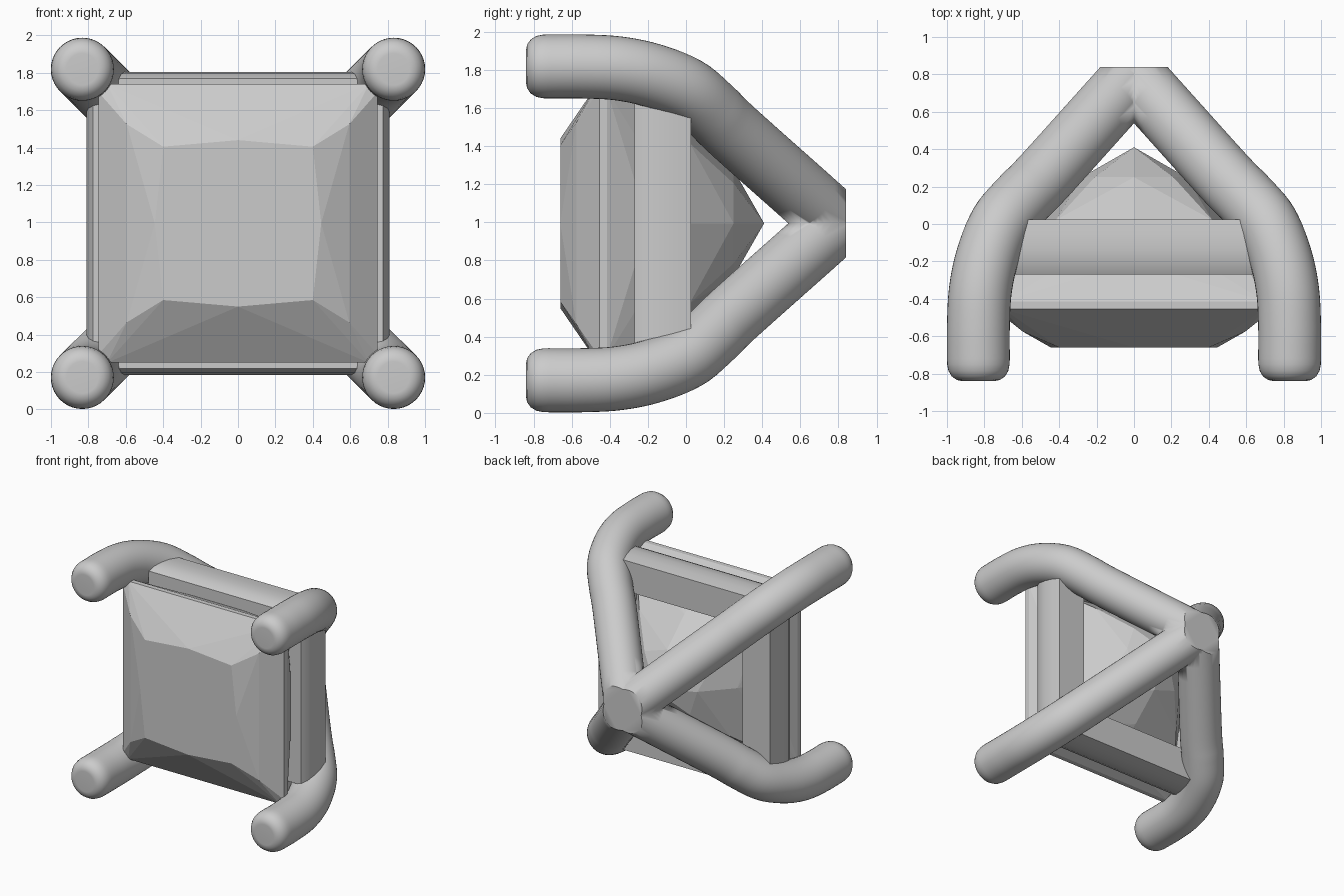
import bpy, bmesh, math
from mathutils import Vector

if "Cube" in bpy.data.objects:
    bpy.data.objects.remove(bpy.data.objects["Cube"])

ZC = 0.995  # height of the gem axis


def finish(name, bm, smooth=None):
    bmesh.ops.recalc_face_normals(bm, faces=bm.faces[:])
    me = bpy.data.meshes.new(name)
    bm.to_mesh(me)
    bm.free()
    if smooth:
        me.shade_smooth()
        me.set_sharp_from_angle(angle=math.radians(smooth))
    ob = bpy.data.objects.new(name, me)
    ob.location.z = ZC
    bpy.context.collection.objects.link(ob)
    return ob


def four_way(ring):
    return {(sx * a, y, sz * b) for a, y, b in ring for sx in (1, -1) for sz in (1, -1)}


def catmull(pts, steps):
    p = [2 * pts[0] - pts[1]] + pts + [2 * pts[-1] - pts[-2]]
    out = []
    for i in range(1, len(p) - 2):
        a, b, c, d = p[i - 1:i + 3]
        for k in range(steps):
            t = k / steps
            out.append(0.5 * (2 * b + (c - a) * t + (2 * a - 5 * b + 4 * c - d) * t * t
                              + (3 * b - a - 3 * c + d) * t ** 3))
    return out + [pts[-1]]


# Square-cut gem: table, crown, girdle and curved pavilion
pts = four_way([(0.4, -0.66, 0.41), (0.445, -0.66, 0), (0, -0.66, 0.445),
                (0.595, -0.575, 0.53)])
for y in (-0.455, -0.415):
    pts |= four_way([(0.745, y, 0.70), (0.70, y, 0.745)])
for mid, diag, y in [(0.645, 0.59, -0.2), (0.49, 0.42, 0.02), (0.28, 0.21, 0.25)]:
    pts |= four_way([(mid, y, 0), (0, y, mid), (diag, y, diag)])
pts.add((0, 0.41, 0))
bm = bmesh.new()
for p in sorted(pts):
    bm.verts.new(p)
res = bmesh.ops.convex_hull(bm, input=bm.verts[:])
loose = [v for v in bm.verts if not v.link_faces]
bmesh.ops.delete(bm, geom=loose, context='VERTS')
bmesh.ops.dissolve_limit(bm, angle_limit=0.01, verts=bm.verts[:], edges=bm.edges[:])
finish("gem", bm)

# Four setting bars around the gem
profile = [(0.54, 0.025), (0.795, 0.025), (0.808, -0.06), (0.81, -0.14),
           (0.80, -0.22), (0.775, -0.27), (0.54, -0.27)]
for i in range(4):
    bm = bmesh.new()
    f = bm.faces.new([bm.verts.new((-0.64, y, r)) for r, y in profile])
    ext = bmesh.ops.extrude_face_region(bm, geom=[f])["geom"]
    for v in ext:
        if isinstance(v, bmesh.types.BMVert):
            v.co.x = 0.64
    ob = finish(f"setting_bar_{i + 1}", bm, 35)
    ob.rotation_euler.y = i * math.pi / 2

# Curved prong, trimmed at the centre planes and mirrored to four
path = [Vector((x, y, x * 0.99)) for x, y in
        [(0.832, -0.72), (0.832, -0.55), (0.822, -0.36), (0.785, -0.18), (0.712, 0.0),
         (0.603, 0.13), (0.485, 0.25), (0.125, 0.65), (-0.235, 1.05)]]
path = catmull(path, 5)
start = path[0]
tip = [(-0.84, 0.085), (-0.834, 0.115), (-0.815, 0.142), (-0.785, 0.16), (-0.75, 0.167)]
stations = [(Vector((start.x, y, start.z)), r, Vector((0, 1, 0))) for y, r in tip]
for i, p in enumerate(path):
    t = path[min(i + 1, len(path) - 1)] - path[max(i - 1, 0)]
    stations.append((p, 0.168, Vector((0, 1, 0)) if i == 0 else t.normalized()))

SEG = 40
side = Vector((1, 0, -1 / 0.99)).normalized()
bm = bmesh.new()
rings = []
for c, r, t in stations:
    n = t.cross(side).normalized()
    rings.append([bm.verts.new(c + r * (math.cos(a) * side + math.sin(a) * n))
                  for a in (2 * math.pi * k / SEG for k in range(SEG))])
for a, b in zip(rings, rings[1:]):
    for k in range(SEG):
        j = (k + 1) % SEG
        bm.faces.new((a[k], a[j], b[j], b[k]))
dimple = bm.verts.new((start.x, -0.828, start.z))
for k in range(SEG):
    bm.faces.new((dimple, rings[0][(k + 1) % SEG], rings[0][k]))


def trim(co, no):
    geom = bm.verts[:] + bm.edges[:] + bm.faces[:]
    cut = bmesh.ops.bisect_plane(bm, geom=geom, plane_co=co, plane_no=no, clear_outer=True)
    return [e for e in cut["geom_cut"] if isinstance(e, bmesh.types.BMEdge)]


bmesh.ops.edgeloop_fill(bm, edges=trim((0, 0.84, 0), (0, 1, 0)))
trim((0, 0, 0), (-1, 0, 0))
trim((0, 0, 0), (0, 0, -1))
prongs = finish("prongs", bm, 40)
mod = prongs.modifiers.new("mirror", 'MIRROR')
mod.use_axis = (True, False, True)
